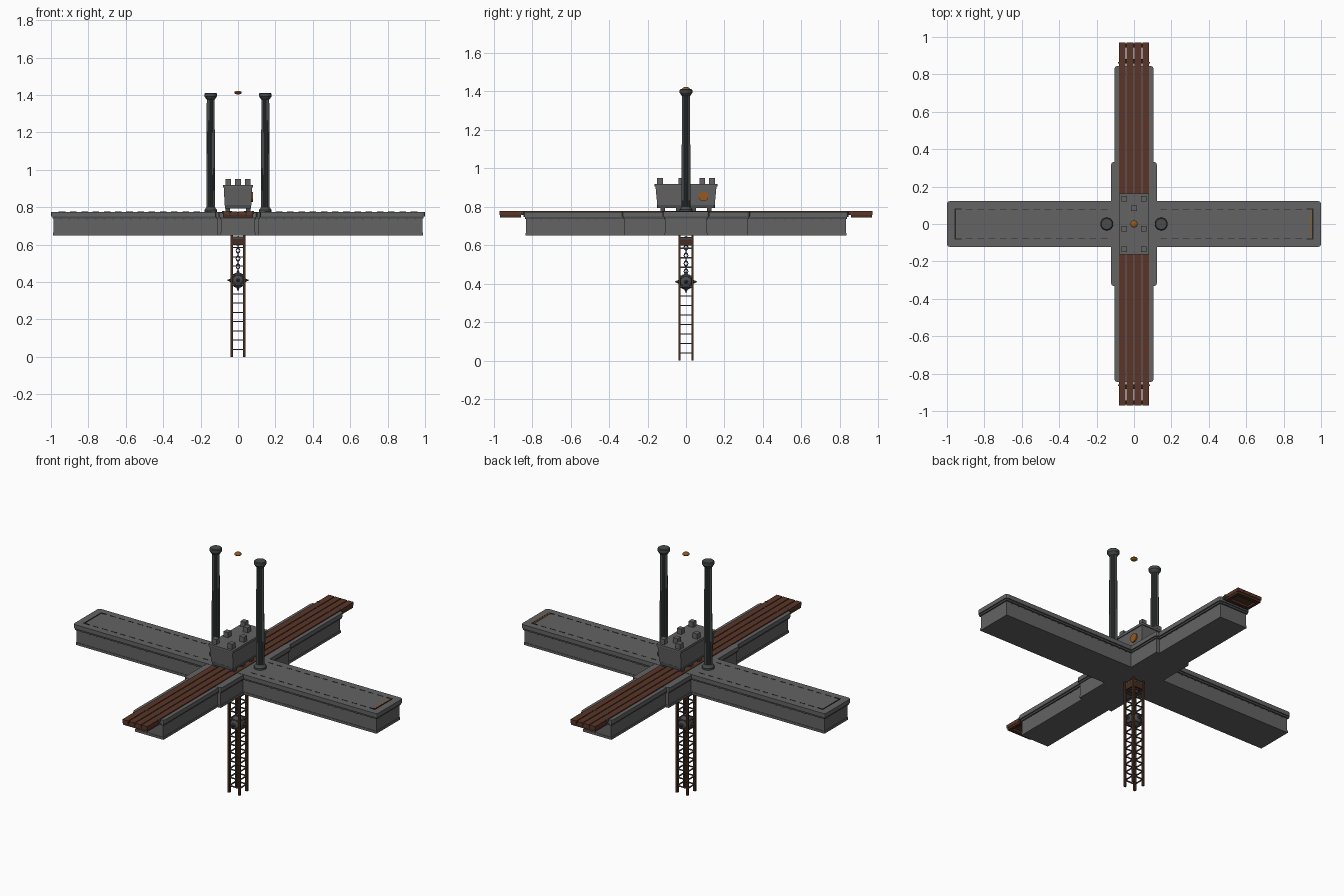
import bpy, bmesh, math
from mathutils import Vector

if "Cube" in bpy.data.objects:
    bpy.data.objects.remove(bpy.data.objects["Cube"])


def material(name, r, g, b):
    m = bpy.data.materials.new(name)
    m.diffuse_color = (r, g, b, 1)
    m.use_nodes = True
    m.node_tree.nodes["Principled BSDF"].inputs["Base Color"].default_value = m.diffuse_color
    return m


STONE = material("grey stone", 0.125, 0.125, 0.125)
IRON = material("dark iron", 0.065, 0.07, 0.072)
BLACK = material("black groove", 0.02, 0.02, 0.02)
WOOD = material("brown wood", 0.10, 0.036, 0.021)
DARK_WOOD = material("dark wood", 0.062, 0.026, 0.014)
COPPER = material("copper orange", 0.30, 0.10, 0.015)


def finish(name, bm, mat, smooth=False):
    bmesh.ops.recalc_face_normals(bm, faces=bm.faces[:])
    me = bpy.data.meshes.new(name)
    bm.to_mesh(me)
    bm.free()
    ob = bpy.data.objects.new(name, me)
    bpy.context.collection.objects.link(ob)
    me.materials.append(mat)
    if smooth:
        bpy.ops.object.select_all(action='DESELECT')
        ob.select_set(True)
        bpy.context.view_layer.objects.active = ob
        bpy.ops.object.shade_smooth_by_angle(angle=math.radians(35))
    return ob


def add_box(bm, x, y, z, sx, sy, sz, taper=1.0, corner=0.0):
    """Box by centre and full size; taper scales the bottom, corner bevels the upright edges."""
    vs = bmesh.ops.create_cube(bm, size=1)["verts"]
    for v in vs:
        k = taper if v.co.z < 0 else 1.0
        v.co = Vector((x + v.co.x * sx * k, y + v.co.y * sy * k, z + v.co.z * sz))
    if corner:
        edges = {e for v in vs for e in v.link_edges
                 if abs(e.verts[0].co.z - e.verts[1].co.z) > sz * 0.5}
        bmesh.ops.bevel(bm, geom=list(edges), offset=corner, segments=2,
                        profile=0.5, affect='EDGES')


def boxes(name, items, mat, **kw):
    bm = bmesh.new()
    for it in items:
        add_box(bm, *it, **kw)
    return finish(name, bm, mat)


def lathe(name, profile, mat, x=0, y=0, sides=24, flute=None):
    """Revolve (radius, z) points; flute = (z0, z1, factor) pulls in alternate pairs of sides."""
    bm = bmesh.new()
    rings = []
    for r, z in profile:
        ring = []
        for i in range(sides):
            a = 2 * math.pi * i / sides
            k = flute[2] if flute and flute[0] <= z <= flute[1] and i % 2 else 1
            ring.append(bm.verts.new((x + r * k * math.cos(a), y + r * k * math.sin(a), z)))
        rings.append(ring)
    for a, b in zip(rings, rings[1:]):
        for i in range(sides):
            j = (i + 1) % sides
            bm.faces.new((a[i], a[j], b[j], b[i]))
    bm.faces.new(rings[0])
    bm.faces.new(rings[-1])
    return finish(name, bm, mat, True)


# Crossed stone beams: body, foot band and overhanging lip
def beam(name, hx, hy, top, inset):
    boxes(name + "_body", [(0, 0, 0.70, 2 * (hx - inset), 2 * (hy - inset), 0.09)], STONE)
    boxes(name + "_foot", [(0, 0, 0.657, 2 * (hx - inset + 0.003), 2 * (hy - inset + 0.003), 0.014)], STONE)
    boxes(name + "_lip", [(0, 0, top - 0.0125, 2 * hx, 2 * hy, 0.025)], STONE, corner=0.014)
    boxes(name + "_lip_step", [(0, 0, top - 0.03, 2 * hx - 0.014, 2 * hy - 0.014, 0.012)], IRON)


beam("long_beam", 1.0, 0.122, 0.775, 0.014)
beam("rail_beam", 0.104, 0.845, 0.772, 0.014)
beam("centre_block", 0.122, 0.332, 0.7735, 0.012)

# Rivets below the lips
rivets = []
for s in (-1, 1):
    for i in range(18):
        x = 0.15 + 0.047 * i
        rivets += [(t * x, s * 0.109, 0.737, 0.008, 0.006, 0.006) for t in (-1, 1)]
    for i in range(10):
        y = 0.37 + 0.048 * i
        rivets += [(s * 0.091, t * y, 0.737, 0.006, 0.008, 0.006) for t in (-1, 1)]
boxes("rivets", rivets, IRON)

# Inlaid lines on the long beam and the copper strip at one end
lines = []
for s in (-1, 1):
    for t in (-1, 1):
        lines.append((s * 0.94, t * 0.08, 0.776, 0.035, 0.006, 0.003))
        lines += [(s * (0.16 + 0.06 * i), t * 0.08, 0.7755, 0.035, 0.003, 0.002) for i in range(13)]
    lines.append((s * 0.956, 0, 0.776, 0.006, 0.166, 0.003))
boxes("inlay_lines", lines, BLACK)
boxes("copper_strip", [(0.949, 0, 0.776, 0.007, 0.15, 0.003)], COPPER)

# Four wooden planks with end frames
boxes("planks", [(x, 0, 0.768, 0.037, 1.94, 0.02) for x in (-0.063, -0.021, 0.021, 0.063)], WOOD)
frame = []
for s in (-1, 1):
    frame += [(0, s * y, 0.752, 0.16, 0.022, 0.014) for y in (0.87, 0.955)]
    frame += [(t * 0.072, s * 0.912, 0.752, 0.016, 0.085, 0.014) for t in (-1, 1)]
boxes("plank_end_frames", frame, DARK_WOOD)
boxes("plank_bolts", [(t * x, s * y, 0.772, 0.014, 0.01, 0.014)
                      for s in (-1, 1) for t in (-1, 1)
                      for x, y in ((0.078, 0.862), (0.04, 0.80))], IRON)

# Pair of fluted pillars
for s, side in ((-1, "left"), (1, "right")):
    lathe(side + "_pillar",
          [(0.034, 0.77), (0.034, 0.785), (0.028, 0.793), (0.023, 0.80), (0.0235, 0.801),
           (0.021, 1.375), (0.022, 1.376), (0.03, 1.388), (0.033, 1.392), (0.033, 1.408),
           (0.029, 1.412)],
          IRON, x=s * 0.146, sides=32, flute=(0.801, 1.375, 0.87))

# Central chest with rim, base, feet and studs
boxes("chest_base", [(0, 0, 0.803, 0.14, 0.30, 0.018)], IRON, corner=0.006)
boxes("chest_body", [(0, 0, 0.86, 0.152, 0.318, 0.10)], STONE, taper=0.94)
boxes("chest_rim", [(0, 0, 0.912, 0.162, 0.328, 0.014)], STONE, corner=0.006)
boxes("chest_feet", [(s * 0.055, y, 0.786, 0.024, 0.024, 0.02)
                     for s in (-1, 1) for y in (-0.12, -0.04, 0.04, 0.12)], IRON)
studs = [(s * 0.052, y, 0.933, 0.03, 0.03, 0.034) for s in (-1, 1) for y in (-0.135, -0.025, 0.135)]
studs.append((0, 0.085, 0.933, 0.03, 0.03, 0.034))
boxes("chest_studs", studs, STONE)
bm = bmesh.new()
bmesh.ops.create_cone(bm, cap_ends=True, segments=20, radius1=0.026, radius2=0.026, depth=0.008)
for v in bm.verts:
    v.co = Vector((0.077 + v.co.z, 0.09 + v.co.x, 0.855 + v.co.y))
finish("chest_side_disc", bm, COPPER, True)

# Floating copper piece between the pillar tops
bm = bmesh.new()
bmesh.ops.create_uvsphere(bm, u_segments=16, v_segments=8, radius=0.02)
for v in bm.verts:
    v.co = Vector((v.co.x, v.co.y, 1.413 + v.co.z * 0.5))
finish("floating_coin", bm, COPPER, True)

# Lattice tower under the crossing
boxes("tower_legs", [(a * 0.034, b * 0.034, 0.328, 0.012, 0.012, 0.656)
                     for a in (-1, 1) for b in (-1, 1)], DARK_WOOD)
rungs = []
for i in range(13):
    z = 0.04 + 0.0495 * i
    for s in (-1, 1):
        rungs += [(0, s * 0.034, z, 0.06, 0.006, 0.006), (s * 0.034, 0, z, 0.006, 0.06, 0.006)]
boxes("tower_rungs", rungs, IRON)
plates = []
for s in (-1, 1):
    plates += [(0, s * 0.032, 0.62, 0.06, 0.008, 0.045), (s * 0.032, 0, 0.62, 0.008, 0.06, 0.045)]
boxes("tower_collar", plates, DARK_WOOD)

# Hanging chain
bm = bmesh.new()
R, r, n, m = 0.013, 0.0035, 12, 6
for k in range(9):
    zc = 0.463 + 0.021 * k
    grid = []
    for i in range(n):
        a = 2 * math.pi * i / n
        row = []
        for j in range(m):
            b = 2 * math.pi * j / m
            u, w = (R + r * math.cos(b)) * math.cos(a) * 0.75, r * math.sin(b)
            p = (u, w) if k % 2 else (w, u)
            row.append(bm.verts.new((*p, zc + (R + r * math.cos(b)) * math.sin(a))))
        grid.append(row)
    for i in range(n):
        for j in range(m):
            i2, j2 = (i + 1) % n, (j + 1) % m
            bm.faces.new((grid[i][j], grid[i2][j], grid[i2][j2], grid[i][j2]))
finish("chain", bm, IRON, True)

# Spiked ball
bm = bmesh.new()
bmesh.ops.create_icosphere(bm, subdivisions=3, radius=0.041)
for v in bm.verts:
    v.co.z += 0.41
finish("ball", bm, IRON, True)
bm = bmesh.new()
dirs = [Vector((a, b, c)) for a in (-1, 0, 1) for b in (-1, 0, 1) for c in (-1, 0, 1)
        if abs(a) + abs(b) + abs(c) in (1, 3)]
for d in dirs:
    d = d.normalized()
    q = d.to_track_quat('Z', 'Y')
    vs = bmesh.ops.create_cone(bm, cap_ends=True, segments=8, radius1=0.011,
                               radius2=0.001, depth=0.022)["verts"]
    for v in vs:
        v.co = q @ v.co + d * 0.047 + Vector((0, 0, 0.41))
finish("ball_spikes", bm, IRON)
